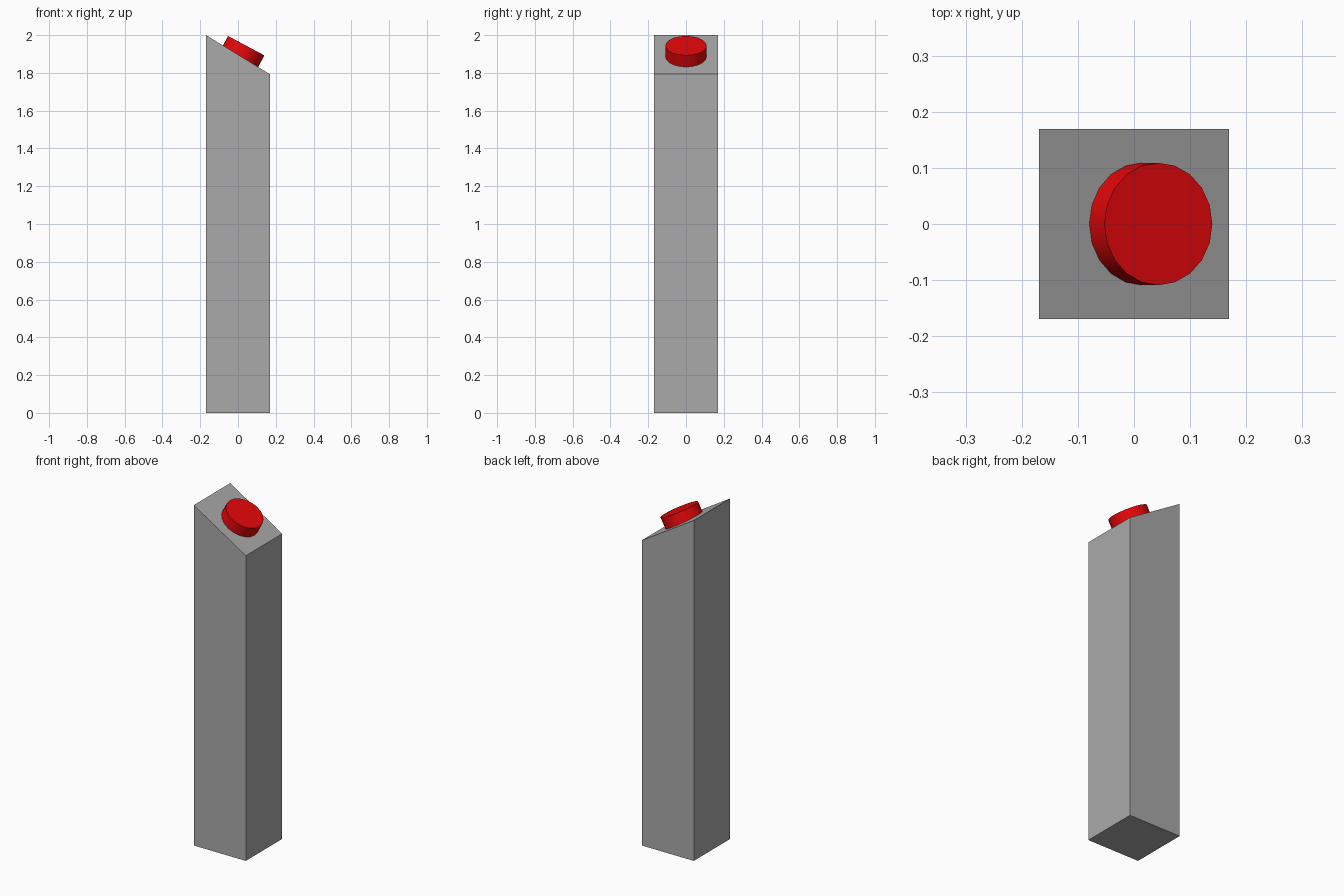
import bpy
from math import radians, sin, cos

if "Cube" in bpy.data.objects:
    bpy.data.objects.remove(bpy.data.objects["Cube"])

HALF = 0.169
HIGH, LOW = 2.0, 1.793


def paint(obj, name, colour):
    mat = bpy.data.materials.new(name)
    mat.diffuse_color = (*colour, 1)
    mat.use_nodes = True
    mat.node_tree.nodes["Principled BSDF"].inputs["Base Color"].default_value = mat.diffuse_color
    obj.data.materials.append(mat)


# Square post with a top that slopes down towards +x
bpy.ops.mesh.primitive_cube_add(size=2, location=(0, 0, 0))
post = bpy.context.object
post.name = "post"
for v in post.data.vertices:
    top = LOW if v.co.x > 0 else HIGH
    v.co = (v.co.x * HALF, v.co.y * HALF, top if v.co.z > 0 else 0)
paint(post, "dark_grey", (0.4, 0.4, 0.4))

# Red push button, tilted and sunk slightly into the slope
tilt, height = radians(28.2), 0.07
top_centre = (0.0435, 0, 1.944)
axis = (sin(tilt), 0, cos(tilt))
centre = [c - a * height / 2 for c, a in zip(top_centre, axis)]
bpy.ops.mesh.primitive_cylinder_add(vertices=20, radius=0.109, depth=height,
                                    location=centre, rotation=(0, tilt, 0))
button = bpy.context.object
button.name = "button"
bpy.ops.object.shade_smooth_by_angle(angle=radians(30))
paint(button, "red", (0.8, 0.002, 0.003))
